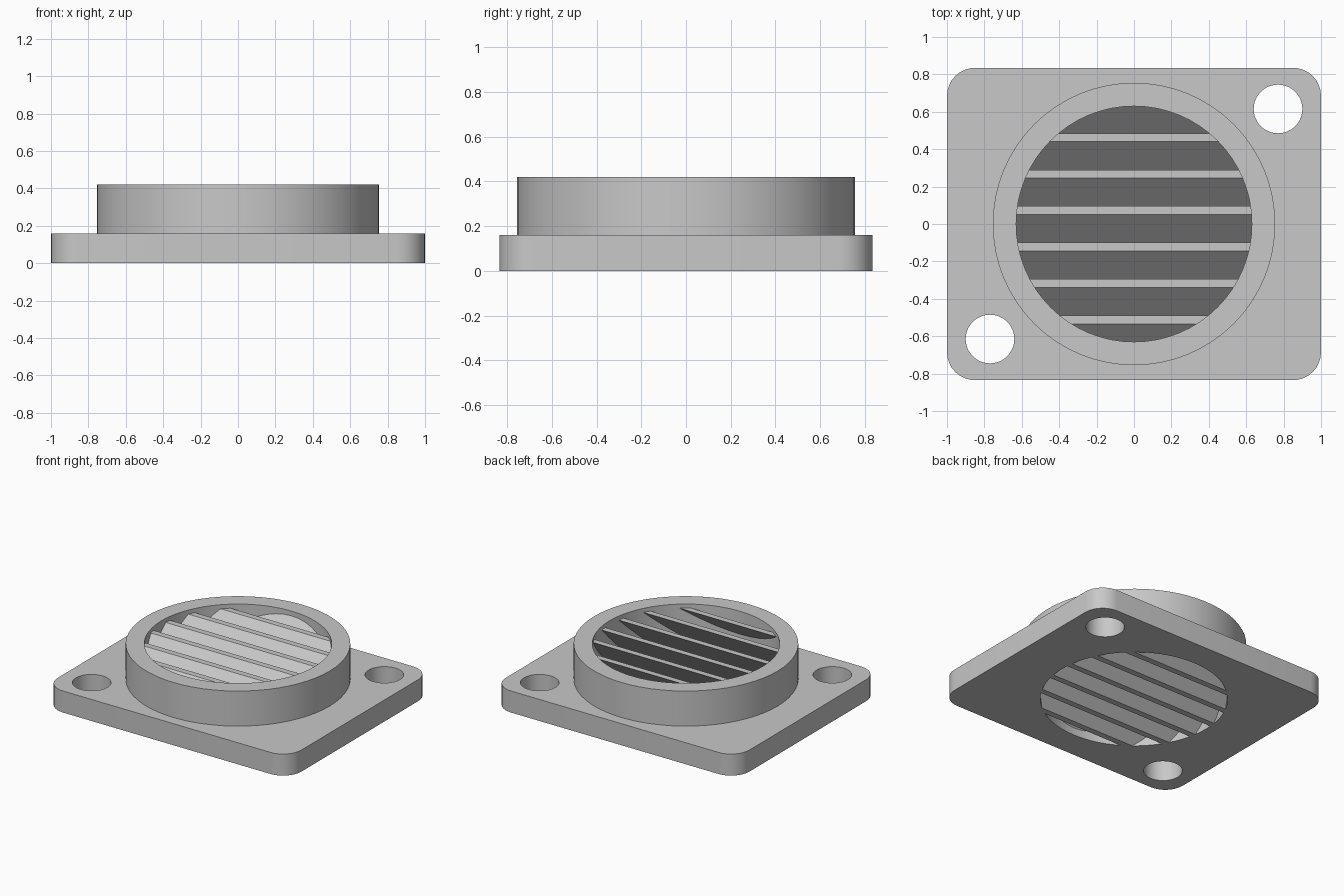
import bpy
import bmesh
from math import cos, sin, pi, radians

cube = bpy.data.objects.get("Cube")
if cube:
    bpy.data.objects.remove(cube, do_unlink=True)

grey = bpy.data.materials.new("light_grey")
grey.use_nodes = True
GREY = (0.58, 0.58, 0.58, 1)
grey.diffuse_color = GREY
grey.node_tree.nodes["Principled BSDF"].inputs["Base Color"].default_value = GREY

BORE, COLLAR = 0.63, 0.755
PLATE_TOP, COLLAR_TOP, SLAT_TOP = 0.16, 0.42, 0.39


def arc(cx, cy, r, start, end, n):
    return [(cx + r * cos(start + (end - start) * i / n),
             cy + r * sin(start + (end - start) * i / n)) for i in range(n + 1)]


def circle(cx, cy, r, n=64):
    return arc(cx, cy, r, 0, 2 * pi, n)[:-1]


def add(name, data):
    obj = bpy.data.objects.new(name, data)
    bpy.context.collection.objects.link(obj)
    return obj


def finish(name, source):
    """Turn a curve or modified object into a clean, shaded mesh part."""
    deps = bpy.context.evaluated_depsgraph_get()
    mesh = bpy.data.meshes.new_from_object(source.evaluated_get(deps))
    bpy.data.objects.remove(source, do_unlink=True)
    bm = bmesh.new()
    bm.from_mesh(mesh)
    bmesh.ops.remove_doubles(bm, verts=bm.verts, dist=0.0001)
    bmesh.ops.recalc_face_normals(bm, faces=bm.faces)
    bm.to_mesh(mesh)
    bm.free()
    mesh.materials.clear()
    mesh.materials.append(grey)
    obj = add(name, mesh)
    bpy.ops.object.select_all(action='DESELECT')
    obj.select_set(True)
    bpy.context.view_layer.objects.active = obj
    bpy.ops.object.shade_smooth_by_angle(angle=radians(30))
    return obj


def extruded(name, loops, z0, z1):
    """Extrude an outline with holes between two heights."""
    curve = bpy.data.curves.new(name + "_outline", 'CURVE')
    curve.dimensions = '2D'
    curve.fill_mode = 'BOTH'
    curve.extrude = (z1 - z0) / 2
    for loop in loops:
        spline = curve.splines.new('POLY')
        spline.points.add(len(loop) - 1)
        for p, (x, y) in zip(spline.points, loop):
            p.co = (x, y, 0, 1)
        spline.use_cyclic_u = True
    source = add(name + "_outline", curve)
    bpy.context.view_layer.update()
    obj = finish(name, source)
    for v in obj.data.vertices:
        v.co.z += (z0 + z1) / 2
    return obj


# Base plate: rounded rectangle with the bore and two bolt holes
R = 0.15
W, D = 1 - R, 0.835 - R
outline = []
for i, (sx, sy) in enumerate([(1, 1), (-1, 1), (-1, -1), (1, -1)]):
    outline += arc(sx * W, sy * D, R, i * pi / 2, (i + 1) * pi / 2, 8)
holes = [circle(s * 0.77, s * 0.615, 0.13, 48) for s in (1, -1)]
extruded("base_plate", [outline, circle(0, 0, BORE)] + holes, 0, PLATE_TOP)

# Raised collar around the bore
extruded("collar", [circle(0, 0, COLLAR), circle(0, 0, BORE)], PLATE_TOP, COLLAR_TOP)

# Sloping louvre slats, trimmed to the bore
bm = bmesh.new()
PITCH, THICK = 0.195, 0.045
for i in range(8):
    y = -0.535 + i * PITCH
    section = [(y, SLAT_TOP), (y + THICK, SLAT_TOP),
               (y + THICK - SLAT_TOP, 0), (y - SLAT_TOP, 0)]
    face = bm.faces.new([bm.verts.new((-1, a, b)) for a, b in section])
    end = bmesh.ops.extrude_face_region(bm, geom=[face])["geom"]
    bmesh.ops.translate(bm, vec=(2, 0, 0),
                        verts=[g for g in end if isinstance(g, bmesh.types.BMVert)])
bmesh.ops.recalc_face_normals(bm, faces=bm.faces)
slat_mesh = bpy.data.meshes.new("slat_blanks")
bm.to_mesh(slat_mesh)
bm.free()
blanks = add("slat_blanks", slat_mesh)

bm = bmesh.new()
bmesh.ops.create_cone(bm, cap_ends=True, segments=64, radius1=BORE, radius2=BORE, depth=2)
core_mesh = bpy.data.meshes.new("bore_cutter")
bm.to_mesh(core_mesh)
bm.free()
cutter = add("bore_cutter", core_mesh)
cutter.hide_render = True

trim = blanks.modifiers.new("trim", 'BOOLEAN')
trim.operation = 'INTERSECT'
trim.solver = 'EXACT'
trim.object = cutter
bpy.context.view_layer.update()
finish("louvre_slats", blanks)
bpy.data.objects.remove(cutter, do_unlink=True)
